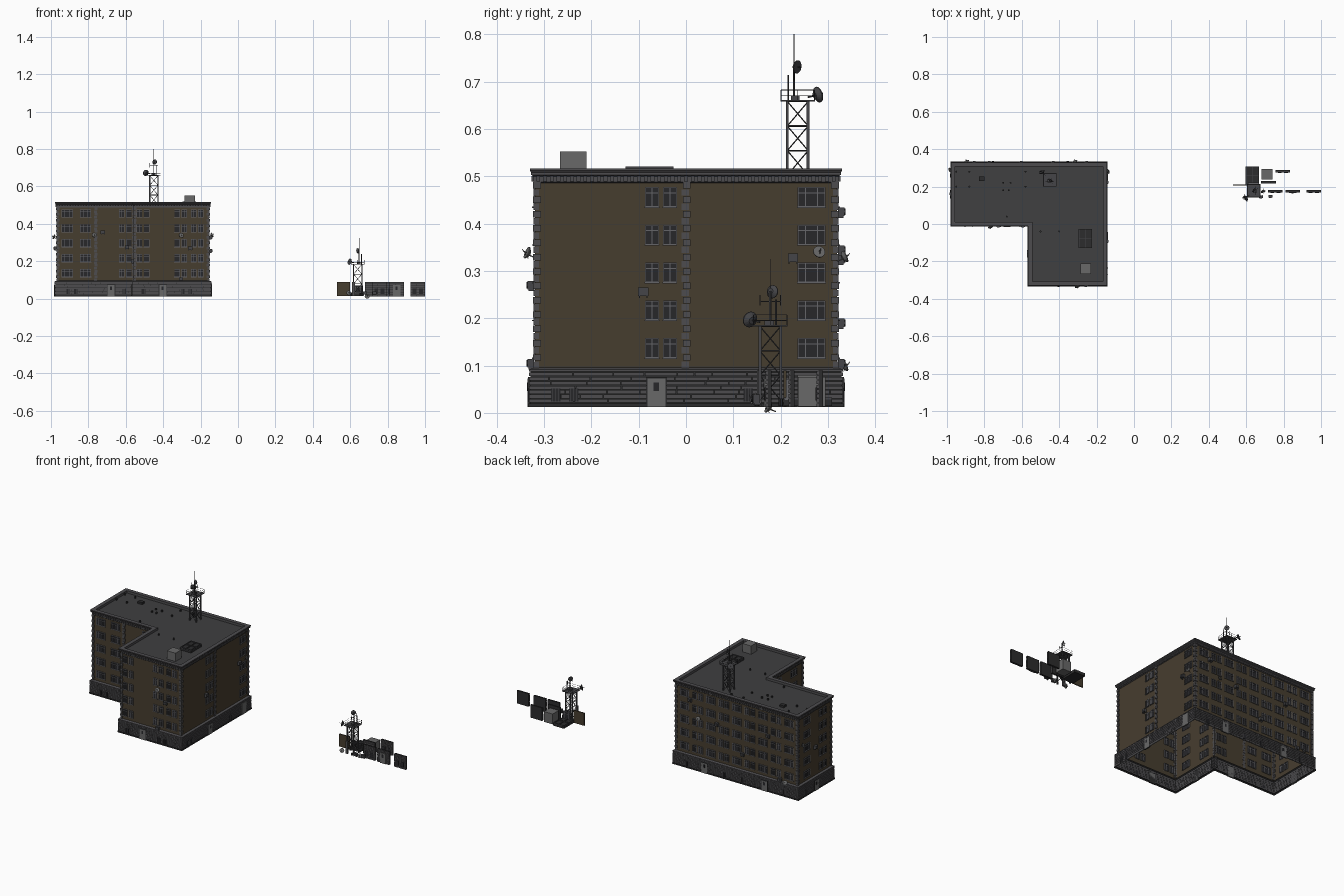
import bpy, bmesh, math, random
from mathutils import Matrix, Vector

if "Cube" in bpy.data.objects:
    bpy.data.objects.remove(bpy.data.objects["Cube"])

random.seed(4)
I = Matrix.Identity(4)
COL = {"brick": (.062, .047, .028), "stone": (.075, .073, .078), "joint": (.025, .025, .026),
       "roof": (.05, .05, .052), "frame": (.13, .13, .14), "glass": (.02, .02, .023),
       "steel": (.06, .06, .065), "light": (.14, .14, .14)}
MATS = {}
for k, c in COL.items():
    MATS[k] = bpy.data.materials.new(k)
    MATS[k].diffuse_color = (*c, 1)


class Part:
    """Collects primitives into one named object."""
    def __init__(self, name, mat):
        self.name, self.mat, self.bm = name, mat, bmesh.new()

    def box(self, M, x0, x1, y0, y1, z0, z1):
        c = Vector(((x0 + x1) / 2, (y0 + y1) / 2, (z0 + z1) / 2))
        S = Matrix.Diagonal((x1 - x0, y1 - y0, z1 - z0, 1))
        bmesh.ops.create_cube(self.bm, size=1, matrix=M @ Matrix.Translation(c) @ S)

    def bar(self, M, a, b, r, r2=None, n=6):
        a, b = Vector(a), Vector(b)
        R = (b - a).to_track_quat('Z', 'Y').to_matrix().to_4x4()
        bmesh.ops.create_cone(self.bm, cap_ends=True, segments=n, radius1=r,
                              radius2=r if r2 is None else r2, depth=(b - a).length,
                              matrix=M @ Matrix.Translation((a + b) / 2) @ R)

    def dish(self, M, c, d, r):
        c, d = Vector(c), Vector(d).normalized()
        self.bar(M, c - d * r * .45, c, r * .45, r, 16)
        self.bar(M, c, c + d * r * .15, r, r, 16)
        self.bar(M, c, c + d * r * .8, r * .08)

    def ring(self, profile):
        rows = [[self.bm.verts.new((*p, z)) for p in offset(o)] for o, z in profile]
        for a, b in zip(rows, rows[1:]):
            for i in range(len(a)):
                j = (i + 1) % len(a)
                self.bm.faces.new((a[i], a[j], b[j], b[i]))
        return rows

    def done(self):
        me = bpy.data.meshes.new(self.name)
        self.bm.to_mesh(me)
        me.materials.append(MATS[self.mat])
        bpy.context.collection.objects.link(bpy.data.objects.new(self.name, me))


# L-shaped footprint, counter-clockwise
L = [Vector(p) for p in ((-.968, 0), (-.555, 0), (-.555, -.319), (-.155, -.319), (-.155, .319), (-.968, .319))]


def edge(i):
    d = L[(i + 1) % 6] - L[i]
    return d.normalized(), d.length


def offset(o):
    out = []
    for i in range(6):
        a, b = edge(i - 1)[0], edge(i)[0]
        out.append(L[i] + o * Vector((a.y + b.y, -a.x - b.x)))
    return out


def frame(i):  # local x runs along the wall, local -y points outward
    d = edge(i)[0]
    return Matrix.Translation((*L[i], 0)) @ Matrix.Rotation(math.atan2(d.y, d.x), 4, 'Z')


names = [("brick_walls", "brick"), ("stone_base", "joint"), ("base_blocks", "stone"), ("cornice", "stone"),
         ("dentils", "stone"), ("quoins", "stone"), ("roof_deck", "roof"), ("window_frames", "frame"),
         ("window_glass", "glass"), ("doors", "light"), ("air_conditioners", "steel"), ("wall_dishes", "light"),
         ("roof_tank", "light"), ("skylight", "joint"), ("skylight_bars", "steel"), ("roof_vents", "joint"),
         ("radio_tower", "steel"), ("tower_dishes", "steel"), ("spare_wall_panel", "brick"),
         ("spare_base_panels", "stone"), ("spare_panel_backs", "joint")]
P = {n: Part(n, m) for n, m in names}

# main shells
P["brick_walls"].ring([(0, .09), (0, .49)])
P["stone_base"].ring([(.014, .012), (.014, .02), (.009, .02), (.009, .09)])
P["base_blocks"].ring([(.009, .087), (.0125, .087), (.0125, .092), (0, .096)])
top = P["cornice"].ring([(0, .486), (.003, .488), (.003, .499), (.008, .503), (.008, .508),
                         (.011, .512), (.011, .516), (-.012, .516), (-.012, .502)])
P["roof_deck"].bm.faces.new([P["roof_deck"].bm.verts.new(v.co) for v in top[-1]])


def window(M, s, w, z0, z1, splits):
    """One casement: glass, surround, transom, sill and mullions."""
    f = P["window_frames"]
    a, b, t = s - w / 2, s + w / 2, .0022
    P["window_glass"].box(M, a, b, -.0012, .005, z0, z1)
    for x in [a, b] + [a + w * k for k in splits]:
        f.box(M, x - t / 2, x + t / 2, -.0035, .006, z0, z1)
    for z in (z0, z1, z0 + (z1 - z0) * .72):
        f.box(M, a, b, -.0035, .006, z - t / 2, z + t / 2)
    f.box(M, a - .002, b + .002, -.006, 0, z0 - .003, z0)


# window columns per wall: (distance along wall, kind)
cols = {0: [(.055, 'W'), (.153, 'W'), (.366, 'P')], 1: [(.08, 'P'), (.23, 'W')],
        2: [(.047, 'P'), (.248, 'P'), (.337, 'P')], 3: [(.266, 'P'), (.584, 'W')],
        4: [(.06 + .087 * i, 'WP'[i % 2]) for i in range(9)], 5: [(.085, 'W'), (.235, 'P')]}
mid_quoin = {0: .208, 3: .319}
door_at = {0: [.29], 1: [.16], 2: [.153], 3: [.257], 4: [.2, .6], 5: [.16]}
vents_at = {0: [.06, .1, .36], 1: [.06], 2: [.05, .26, .3], 3: [.044, .082, .45], 4: [.08, .33, .45, .72], 5: [.06]}

for i in range(6):
    M, ln = frame(i), edge(i)[1]
    for s, kind in cols[i]:
        for r in range(5):
            z0 = .117 + .0797 * r
            if kind == 'W':
                window(M, s, .057, z0, z0 + .04, (.28, .72))
            else:
                window(M, s - .019, .027, z0, z0 + .04, (.5,))
                window(M, s + .019, .027, z0, z0 + .04, (.5,))
    # corner and mid-wall quoins
    n = 26
    for k in range(n):
        z = .095 + k * .394 / n
        w = .013 if k % 2 else .009
        q = P["quoins"]
        p = .0045 if k % 2 else .003
        q.box(M, -p if i != 1 else 0, w, -p, .001, z, z + .0135)
        q.box(M, ln - w, ln + (p if i != 0 else 0), -p, .001, z, z + .0135)
        if i in mid_quoin:
            m = mid_quoin[i] + (.002 if k % 2 else -.002)
            q.box(M, m - .008, m + .008, -p, .001, z, z + .0135)
    # dentils under the cornice
    n = int(ln / .014)
    for k in range(n):
        s = (k + .5) * ln / n
        P["dentils"].box(M, s - .004, s + .004, -.0075, 0, .489, .5)
    # rusticated stone courses
    for r in range(7):
        z, s = .0215 + r * .0094, -.012
        while s < ln + .012:
            e = min(s + random.uniform(.035, .1), ln + .012)
            if ln + .012 - e < .015:
                e = ln + .012
            P["base_blocks"].box(M, s, e - .0015, -.0125, -.008, z, z + .0076)
            s = e
    for s in door_at[i]:
        P["stone_base"].box(M, s - .022, s + .022, -.0145, -.008, .012, .076)
        P["doors"].box(M, s - .019, s + .019, -.016, -.008, .012, .073)
        P["window_glass"].box(M, s - .007, s + .005, -.017, -.01, .046, .064)
    for s in vents_at[i]:
        P["window_glass"].box(M, s - .01, s + .01, -.0145, -.008, .024, .052)
        for k in range(3):
            P["base_blocks"].box(M, s - .0065 + k * .006, s - .0055 + k * .006, -.0155, -.01, .024, .052)
# large service door on the right wall
P["doors"].box(frame(3), .555, .598, -.016, -.008, .012, .08)


def air_con(M, s, z, y=0):
    p = P["air_conditioners"]
    p.box(M, s - .011, s + .011, y - .016, y - .002, z - .009, z + .009)
    p.bar(M, (s - .002, y - .0155, z), (s - .002, y - .018, z), .007, n=10)
    for k in (-.008, .008):
        p.box(M, s + k - .001, s + k + .001, y - .014, y, z - .013, z - .009)


def wall_dish(M, s, z, y=0):
    p = P["wall_dishes"]
    p.bar(M, (s, y, z - .01), (s, y - .014, z - .004), .0013)
    p.dish(M, (s, y - .016, z), (.3, -1, .45), .013)
    p.bar(M, (s, y - .014, z - .012), (s + .004, y - .027, z + .008), .0008)


for i, s, z in [(0, .245, .355), (0, .375, .275), (1, .15, .2), (2, .3, .27), (2, .25, .105), (3, .229, .256),
                (3, .545, .328), (4, .1, .425), (4, .28, .325), (4, .45, .19), (4, .62, .345), (4, .7, .105), (5, .16, .27)]:
    air_con(frame(i), s, z)
for i, s, z in [(0, .2, .34), (2, .252, .338), (4, .16, .33), (4, .74, .1), (5, .03, .33), (3, .6, .34)]:
    wall_dish(frame(i), s, z)


def skylight(x, y, z):
    P["skylight"].box(I, x - .036, x + .036, y - .051, y + .051, z, z + .013)
    for k in (-1, 0, 1):
        P["skylight_bars"].box(I, x + k * .034 - .0015, x + k * .034 + .0015, y - .051, y + .051, z + .01, z + .018)
        P["skylight_bars"].box(I, x - .036, x + .036, y + k * .049 - .0015, y + k * .049 + .0015, z + .01, z + .018)


# roof equipment
skylight(-.26, -.077, .502)
P["roof_tank"].box(I, -.287, -.23, -.266, -.21, .502, .552)
for x, y in [(-.95, .28), (-.95, .2), (-.88, .28), (-.88, .2), (-.7, .22), (-.66, .22), (-.7, .18), (-.67, .18),
             (-.58, .28), (-.58, .2), (-.5, -.04), (-.4, -.04), (-.5, .28), (-.68, .04)]:
    P["roof_vents"].bar(I, (x, y, .502), (x, y, .512), .005, n=8)
P["roof_vents"].box(I, -.83, -.8, .23, .255, .502, .514)


def tower(M):
    """Lattice mast with railed platform, whip antenna and dishes."""
    t, h, top = P["radio_tower"], .022, .156
    c = [(-h, -h), (h, -h), (h, h), (-h, h)]
    for k in range(4):
        (ax, ay), (bx, by) = c[k], c[(k + 1) % 4]
        t.box(M, ax - .003, ax + .003, ay - .003, ay + .003, 0, top)
        for r in range(3):
            z0, z1 = r * top / 3, (r + 1) * top / 3
            t.bar(M, (ax, ay, z0), (bx, by, z1), .0013, n=4)
            t.bar(M, (bx, by, z0), (ax, ay, z1), .0013, n=4)
            t.bar(M, (ax, ay, z1), (bx, by, z1), .0016, n=4)
        # railing
        A, B = Vector((ax, ay, 0)) * 1.6, Vector((bx, by, 0)) * 1.6
        for z in (top + .012, top + .024):
            t.bar(M, A + Vector((0, 0, z)), B + Vector((0, 0, z)), .0007, n=4)
        for u in (0, .5):
            q = A.lerp(B, u)
            t.bar(M, q + Vector((0, 0, top)), q + Vector((0, 0, top + .024)), .0008, n=4)
    t.box(M, -.036, .036, -.036, .036, top, top + .003)
    t.bar(M, (0, -.008, top), (0, -.008, .23), .0025)
    t.bar(M, (0, -.008, .23), (0, -.008, .298), .001)
    t.bar(M, (.012, -.02, top), (.012, -.02, .212), .002)
    t.box(M, -.012, .008, -.014, .004, top, top + .012)
    t.bar(M, (-.022, -.008, .208), (.022, -.008, .208), .0012)
    for x in (-.022, .022):
        t.bar(M, (x, -.008, .2), (x, -.008, .222), .0012)
    d = P["tower_dishes"]
    d.dish(M, (-.042, .042, .17), (-.5, .8, .25), .017)
    d.bar(M, (-.022, .022, .165), (-.042, .042, .17), .002)
    d.dish(M, (.004, -.002, .229), (.5, .7, -.1), .014)


tower(Matrix.Translation((-.45, .236, .502)))
tower(Matrix.Translation((.64, .178, .027)) @ Matrix.Rotation(math.pi / 2, 4, 'Z'))


# loose kit pieces set beside the building
def panel(x, y, kind):
    M = Matrix.Translation((x, y, 0))
    P["spare_panel_backs"].box(M, 0, .078, -.003, .006, .012, .09)
    for r in range(8):
        z = .0125 + r * .0097
        cut = .03 + .02 * (r % 2)
        P["spare_base_panels"].box(M, 0, cut, -.007, -.002, z, z + .0078)
        P["spare_base_panels"].box(M, cut + .0015, .078, -.007, -.002, z, z + .0078)
    if kind == 'door':
        P["doors"].box(M, .02, .058, -.01, -.002, .012, .073)
        P["window_glass"].box(M, .032, .044, -.011, -.004, .046, .064)
    elif kind == 'vent':
        for k in (.012, .046):
            P["window_glass"].box(M, k, k + .02, -.009, -.002, .026, .054)


P["spare_wall_panel"].box(I, .53, .6, .206, .212, .014, .09)
for x, y, k in [(.68, .223, ''), (.757, .283, 'vent'), (.717, .175, 'vent'), (.81, .175, 'door'), (.922, .175, 'vent')]:
    panel(x, y, k)
skylight(.633, .257, .015)
P["roof_tank"].box(I, .682, .74, .237, .295, .014, .076)
window(Matrix.Translation((.64, .215, 0)), 0, .057, .03, .07, (.28, .72))
for x, y in ((.68, .155), (.73, .158)):
    air_con(Matrix.Translation((x, y, 0)), 0, .03)
wall_dish(Matrix.Translation((.69, .19, 0)), 0, .0125)
wall_dish(Matrix.Translation((.592, .16, 0)), 0, .03)
P["quoins"].box(I, .61, .625, .15, .16, .015, .09)
for x, y in ((.61, .2), (.665, .2), (.655, .15)):
    P["roof_vents"].bar(I, (x, y, .015), (x, y, .03), .005, n=8)

for p in P.values():
    p.done()

for m in bpy.data.materials:
    if m.users and not m.is_grease_pencil:
        m.use_nodes = True
        m.node_tree.nodes["Principled BSDF"].inputs["Base Color"].default_value = m.diffuse_color
